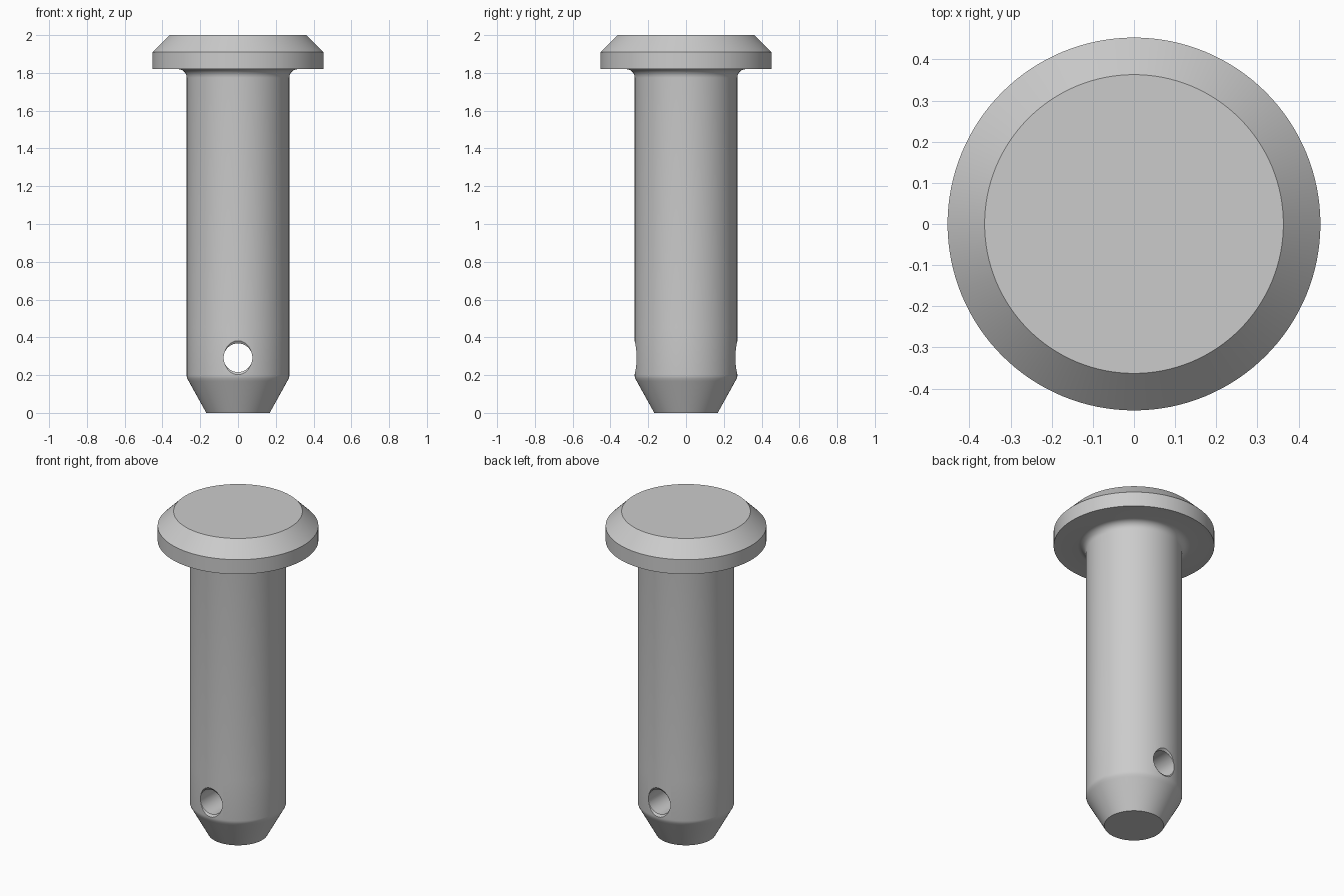
import bpy, bmesh
from math import sin, cos, pi, radians

if "Cube" in bpy.data.objects:
    bpy.data.objects.remove(bpy.data.objects["Cube"])


def revolve(name, profile, steps):
    """Solid of revolution about z from (radius, z) points, bottom to top."""
    bm = bmesh.new()
    rings = [[bm.verts.new((r * cos(2 * pi * i / steps), r * sin(2 * pi * i / steps), z))
              for i in range(steps)] for r, z in profile]
    for a, b in zip(rings, rings[1:]):
        for i in range(steps):
            j = (i + 1) % steps
            bm.faces.new((a[i], a[j], b[j], b[i]))
    bm.faces.new(rings[0][::-1])
    bm.faces.new(rings[-1])
    mesh = bpy.data.meshes.new(name)
    bm.to_mesh(mesh)
    bm.free()
    obj = bpy.data.objects.new(name, mesh)
    bpy.context.collection.objects.link(obj)
    return obj


# pin: tapered tip, shank, fillet under the head, chamfered head
R, F = 0.272, 0.045
profile = [(0.168, 0), (0.261, 0.168), (0.268, 0.181), (0.271, 0.191), (R, 0.2), (R, 0.45)]
profile += [(R + F * (1 - cos(t)), 1.82 - F + F * sin(t))
            for t in (k * pi / 12 for k in range(7))]
profile += [(0.453, 1.82), (0.453, 1.91), (0.363, 2.0)]
pin = revolve("clevis_pin", profile, 128)

# cross hole cutter with a countersink at each end
cutter = revolve("hole_cutter", [(0.122, -0.295), (0.076, -0.262),
                                 (0.076, 0.262), (0.122, 0.295)], 64)
cutter.rotation_euler.x = radians(90)
cutter.location.z = 0.292
cutter.hide_render = True

mod = pin.modifiers.new("cross_hole", 'BOOLEAN')
mod.operation = 'DIFFERENCE'
mod.solver = 'EXACT'
mod.object = cutter
bpy.context.view_layer.objects.active = pin
pin.select_set(True)
bpy.ops.object.modifier_apply(modifier=mod.name)
bpy.data.objects.remove(cutter)
bpy.ops.object.shade_smooth_by_angle(angle=radians(30))
